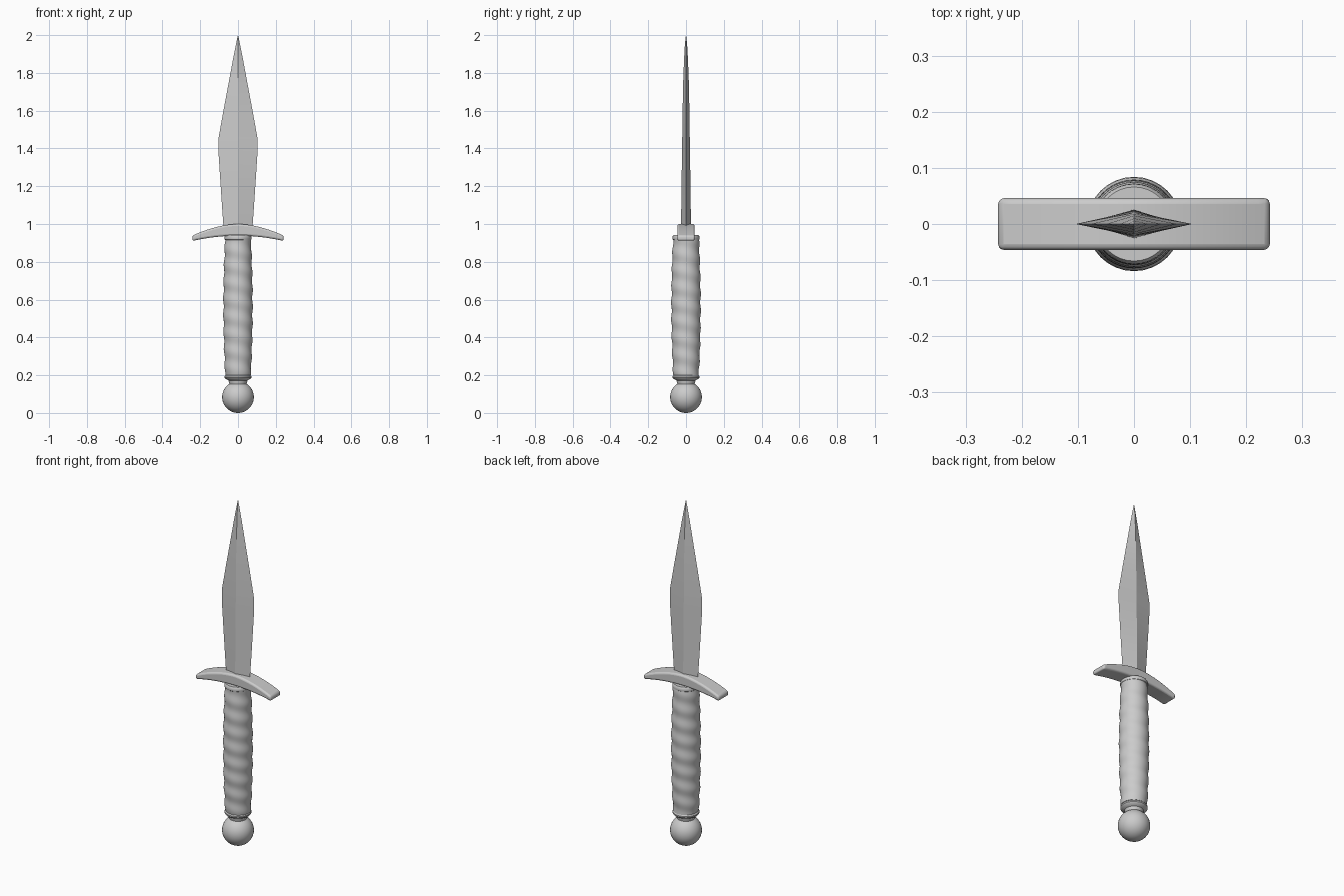
import bpy, bmesh, math

if "Cube" in bpy.data.objects:
    bpy.data.objects.remove(bpy.data.objects["Cube"], do_unlink=True)

grey = bpy.data.materials.new("plain grey")
grey.use_nodes = True
COLOUR = (0.6, 0.6, 0.6, 1)
grey.diffuse_color = COLOUR
grey.node_tree.nodes["Principled BSDF"].inputs["Base Color"].default_value = COLOUR


def finish(name, bm, angle=30, bevel=0):
    bmesh.ops.recalc_face_normals(bm, faces=bm.faces)
    mesh = bpy.data.meshes.new(name)
    bm.to_mesh(mesh)
    bm.free()
    mesh.materials.append(grey)
    obj = bpy.data.objects.new(name, mesh)
    bpy.context.collection.objects.link(obj)
    if bevel:
        mod = obj.modifiers.new("rounded edges", "BEVEL")
        mod.width, mod.segments = bevel, 3
        mod.limit_method, mod.angle_limit = "ANGLE", math.radians(40)
    bpy.ops.object.select_all(action="DESELECT")
    obj.select_set(True)
    bpy.context.view_layer.objects.active = obj
    bpy.ops.object.shade_smooth_by_angle(angle=math.radians(angle))
    return obj


def loft(bm, rings):
    """Skin a stack of point rings and cap both ends."""
    loops = [[bm.verts.new(p) for p in ring] for ring in rings]
    n = len(loops[0])
    for a, b in zip(loops, loops[1:]):
        for i in range(n):
            j = (i + 1) % n
            bm.faces.new((a[i], a[j], b[j], b[i]))
    bm.faces.new(loops[0])
    bm.faces.new(loops[-1])


def lathe(name, profile, sides=32):
    bm = bmesh.new()
    turn = 2 * math.pi / sides
    loft(bm, [[(r * math.cos(i * turn), r * math.sin(i * turn), z)
               for i in range(sides)] for r, z in profile])
    return finish(name, bm)


# Blade: diamond sections (height, half width, half thickness)
bm = bmesh.new()
sections = [(0.96, 0.075, 0.026), (1.1, 0.085, 0.025), (1.25, 0.095, 0.023),
            (1.39, 0.104, 0.021), (1.45, 0.104, 0.02), (1.6, 0.077, 0.018),
            (1.75, 0.049, 0.015), (1.88, 0.025, 0.01), (1.95, 0.011, 0.006),
            (2.0, 0.0005, 0.0005)]
loft(bm, [[(w, 0, z), (0, t, z), (-w, 0, z), (0, -t, z)] for z, w, t in sections])
finish("blade", bm, angle=12)

# Guard: arched bar, thinner towards its drooping ends
bm = bmesh.new()
HALF, DEPTH, STEPS = 0.242, 0.046, 24
rings = []
for k in range(STEPS + 1):
    s = 2 * k / STEPS - 1
    x = HALF * s
    top = 1.0 - 0.062 * abs(s) ** 1.8
    low = 0.938 - 0.028 * s * s
    rings.append([(x, -DEPTH, low), (x, DEPTH, low), (x, DEPTH, top), (x, -DEPTH, top)])
loft(bm, rings)
finish("guard", bm, bevel=0.01)

# Grip: barrel shape with a shallow spiral winding
bm = bmesh.new()
SIDES, ROWS, LOW, HIGH, PITCH = 40, 96, 0.2, 0.93, 0.09
rings = []
for k in range(ROWS + 1):
    t = k / ROWS
    z = LOW + (HIGH - LOW) * t
    ring = []
    for i in range(SIDES):
        a = 2 * math.pi * i / SIDES
        r = 0.067 + 0.01 * math.sin(math.pi * t) ** 0.8
        r += 0.0022 * math.sin(2 * math.pi * z / PITCH + a)
        ring.append((r * math.cos(a), r * math.sin(a), z))
    rings.append(ring)
loft(bm, rings)
finish("grip", bm, angle=50)

# Collars at both ends of the grip
lathe("lower_collar", [(0.045, 0.15), (0.05, 0.172), (0.066, 0.18), (0.071, 0.187),
                       (0.071, 0.194), (0.066, 0.201)])
lathe("upper_collar", [(0.066, 0.915), (0.071, 0.919), (0.072, 0.926),
                       (0.071, 0.934), (0.066, 0.942)])

# Pommel ball
bm = bmesh.new()
bmesh.ops.create_uvsphere(bm, u_segments=32, v_segments=20, radius=0.084)
bmesh.ops.translate(bm, verts=bm.verts, vec=(0, 0, 0.084))
finish("pommel", bm, angle=60)
